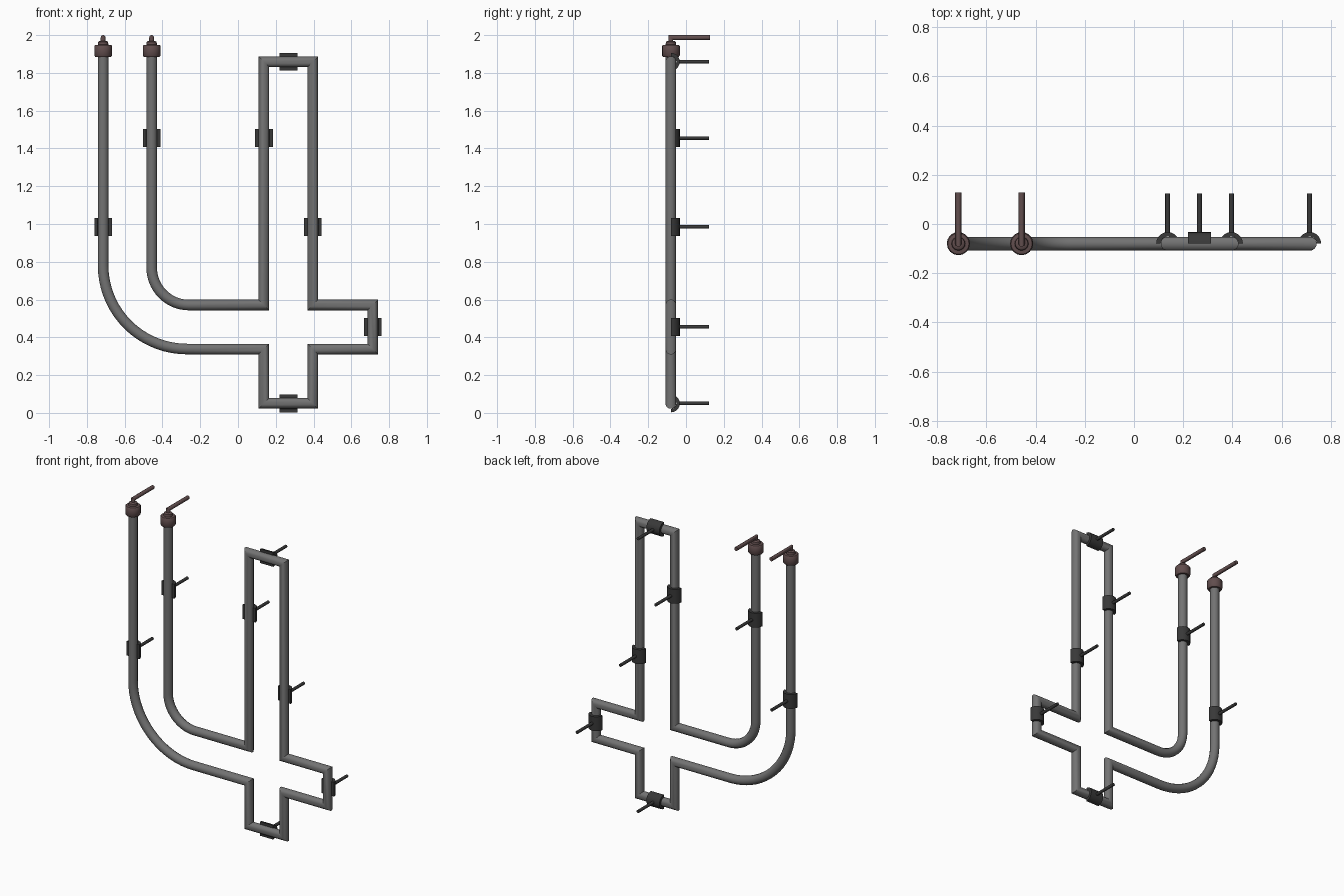
import bpy, bmesh, math
from mathutils import Vector

if "Cube" in bpy.data.objects:
    bpy.data.objects.remove(bpy.data.objects["Cube"], do_unlink=True)

Y = -0.08          # depth of the tube centre line
TUBE_R = 0.029
CLIP_R = 0.047
CLIP_LEN = 0.095


def material(name, colour):
    m = bpy.data.materials.new(name)
    m.use_nodes = True
    m.diffuse_color = (*colour, 1)
    m.node_tree.nodes["Principled BSDF"].inputs["Base Color"].default_value = (*colour, 1)
    return m


GLASS = material("grey tube", (0.17, 0.17, 0.17))
DARK = material("dark clip", (0.04, 0.04, 0.04))
BROWN = material("brown cap", (0.12, 0.075, 0.075))


def finish(name, bm, mat):
    bmesh.ops.recalc_face_normals(bm, faces=bm.faces)
    me = bpy.data.meshes.new(name)
    bm.to_mesh(me)
    bm.free()
    me.materials.append(mat)
    ob = bpy.data.objects.new(name, me)
    bpy.context.collection.objects.link(ob)
    bpy.ops.object.select_all(action="DESELECT")
    bpy.context.view_layer.objects.active = ob
    ob.select_set(True)
    bpy.ops.object.shade_smooth_by_angle(angle=math.radians(40))
    return ob


def sweep(name, path, radius, sides, mat):
    """Round tube along a planar path, with mitred corners."""
    pts = [Vector(p) for p in path]
    dirs = [(b - a).normalized() for a, b in zip(pts, pts[1:])]
    normal = Vector((0, 1, 0)) if all(abs(d.y) < 0.001 for d in dirs) else Vector((1, 0, 0))
    bm = bmesh.new()
    rings = []
    for i, p in enumerate(pts):
        d0, d1 = dirs[max(i - 1, 0)], dirs[min(i, len(dirs) - 1)]
        tangent = (d0 + d1).normalized()
        side = tangent.cross(normal) / tangent.dot(d0)
        angles = [math.tau * (k + 0.5) / sides for k in range(sides)]
        rings.append([bm.verts.new(p + radius * (math.cos(a) * side + math.sin(a) * normal))
                      for a in angles])
    for r0, r1 in zip(rings, rings[1:]):
        for k in range(sides):
            j = (k + 1) % sides
            bm.faces.new((r0[k], r0[j], r1[j], r1[k]))
    bm.faces.new(rings[0])
    bm.faces.new(rings[-1])
    return finish(name, bm, mat)


def bend(cx, cz, rx, rz, steps=14):
    """Quarter bend from the vertical run down to the horizontal run."""
    angles = [math.pi + math.pi / 2 * k / steps for k in range(steps + 1)]
    return [(cx + rx * math.cos(a), Y, cz + rz * math.sin(a)) for a in angles]


def lathe(name, profile, x, mat, sides=16):
    bm = bmesh.new()
    rings = [[bm.verts.new((x + r * math.cos(math.tau * k / sides),
                            Y + r * math.sin(math.tau * k / sides), z))
              for k in range(sides)] for r, z in profile]
    for r0, r1 in zip(rings, rings[1:]):
        for k in range(sides):
            j = (k + 1) % sides
            bm.faces.new((r0[k], r0[j], r1[j], r1[k]))
    bm.faces.new(rings[0])
    bm.faces.new(rings[-1])
    return finish(name, bm, mat)


def clip(name, x, z, along):
    """Half shell hugging the back of the tube, plus its support pin."""
    steps = 10
    arc = [math.pi * k / steps for k in range(steps + 1)]
    outline = [(CLIP_R * math.cos(a), CLIP_R * math.sin(a)) for a in arc]
    outline += [(TUBE_R * math.cos(a), TUBE_R * math.sin(a)) for a in reversed(arc)]
    bm = bmesh.new()
    ends = []
    for s in (-CLIP_LEN / 2, CLIP_LEN / 2):
        ends.append([bm.verts.new((x + u, Y + v, z + s) if along == "z" else (x + s, Y + v, z + u))
                     for u, v in outline])
    n = len(outline)
    for k in range(n):
        j = (k + 1) % n
        bm.faces.new((ends[0][k], ends[0][j], ends[1][j], ends[1][k]))
    for ring in ends:
        for k in range(steps):
            bm.faces.new((ring[k], ring[k + 1], ring[n - 2 - k], ring[n - 1 - k]))
    finish(name, bm, DARK)
    sweep(name + "_pin", [(x, Y + 0.04, z), (x, 0.123, z)], 0.01, 10, DARK)


# Main tube: one continuous outline of a cross with two bent tails
L, R, FAR = 0.137, 0.396, 0.714
LOW, HIGH, BASE, TOP = 0.338, 0.571, 0.05, 1.859
LEFT_TAIL, RIGHT_TAIL, TAIL_TOP = -0.714, -0.457, 1.9
corners = [(L, LOW), (L, BASE), (R, BASE), (R, LOW), (FAR, LOW), (FAR, HIGH),
           (R, HIGH), (R, TOP), (L, TOP), (L, HIGH)]
path = [(LEFT_TAIL, Y, TAIL_TOP)]
path += bend(-0.27, 0.78, -0.27 - LEFT_TAIL, 0.78 - LOW, 18)
path += [(x, Y, z) for x, z in corners]
path += reversed(bend(-0.26, 0.77, -0.26 - RIGHT_TAIL, 0.77 - HIGH))
path.append((RIGHT_TAIL, Y, TAIL_TOP))
sweep("tube", path, TUBE_R, 12, GLASS)

# End caps with bent leads
cap_profile = [(0.041, 1.884), (0.047, 1.892), (0.047, 1.942), (0.043, 1.947),
               (0.028, 1.949), (0.026, 1.964), (0.018, 1.97)]
for side, x in (("outer", LEFT_TAIL), ("inner", RIGHT_TAIL)):
    lathe(side + "_end_cap", cap_profile, x, BROWN)
    sweep(side + "_lead", [(x, Y, 1.955), (x, Y, 1.987), (x, 0.128, 1.987)], 0.013, 10, BROWN)

# Support clips
MID = (L + R) / 2
for name, x, z, along in (
        ("outer_tail_clip", LEFT_TAIL, 0.985, "z"), ("inner_tail_clip", RIGHT_TAIL, 1.455, "z"),
        ("left_stem_clip", L, 1.455, "z"), ("right_stem_clip", R, 0.985, "z"),
        ("arm_clip", FAR, 0.455, "z"), ("top_clip", MID, TOP, "x"), ("bottom_clip", MID, BASE, "x")):
    clip(name, x, z, along)
